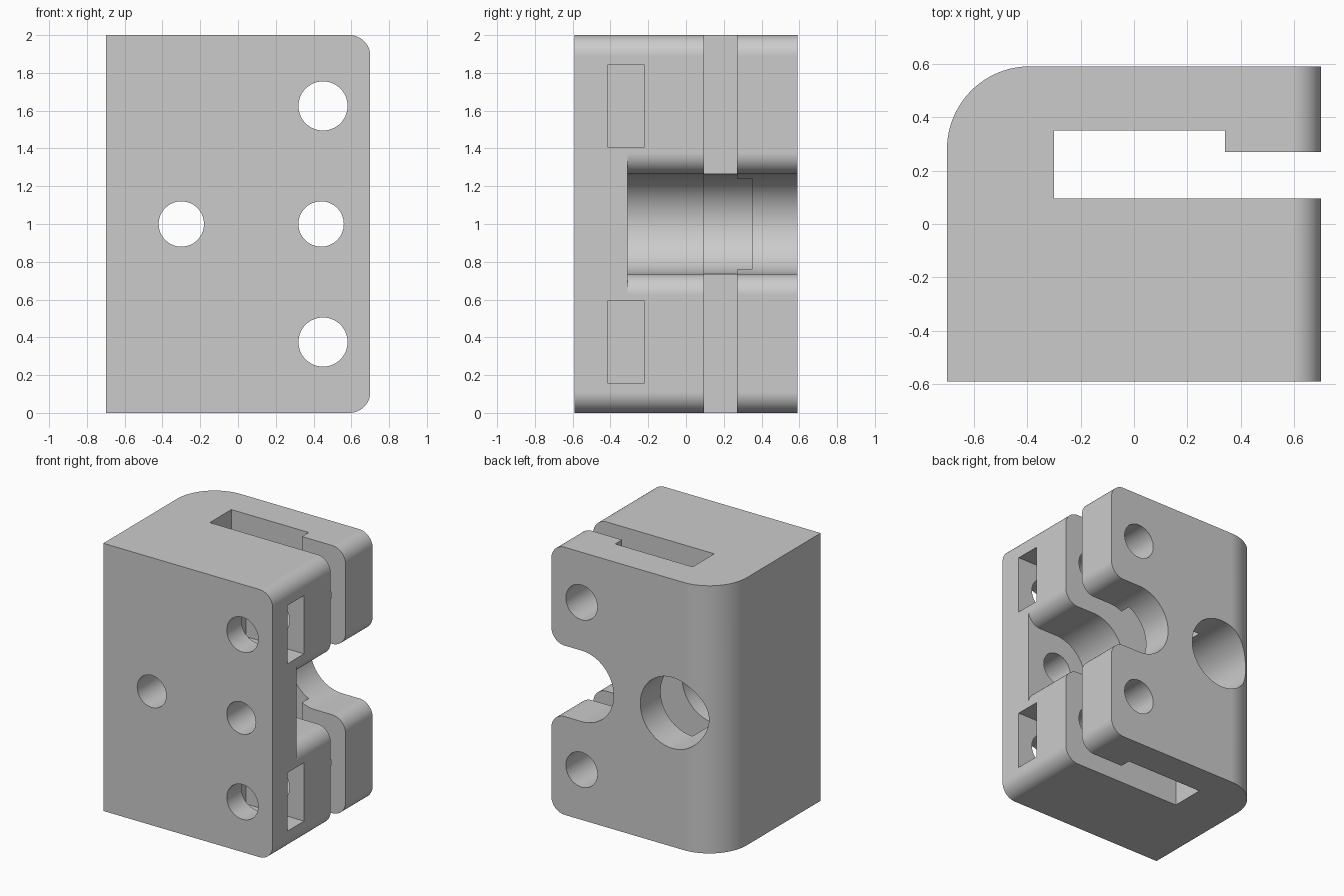
import bpy
import bmesh
from math import cos, sin, pi, radians

if "Cube" in bpy.data.objects:
    bpy.data.objects.remove(bpy.data.objects["Cube"], do_unlink=True)

grey = bpy.data.materials.new("plain grey")
grey.use_nodes = True
grey.diffuse_color = (0.6, 0.6, 0.6, 1)
grey.node_tree.nodes["Principled BSDF"].inputs["Base Color"].default_value = (0.6, 0.6, 0.6, 1)


def arc(cx, cy, r, start, end, steps=16):
    """Points along an arc, angles in degrees."""
    angles = [radians(start + (end - start) * i / steps) for i in range(steps + 1)]
    return [(cx + r * cos(a), cy + r * sin(a)) for a in angles]


def prism(name, profile, low, high, axis):
    """Extrude a closed profile: (x, y) along z, or (x, z) along y."""
    def place(p, d):
        return (p[0], p[1], d) if axis == "z" else (p[0], d, p[1])
    bm = bmesh.new()
    bottom = [bm.verts.new(place(p, low)) for p in profile]
    top = [bm.verts.new(place(p, high)) for p in profile]
    bm.faces.new(bottom)
    bm.faces.new(top)
    for i in range(len(profile)):
        j = (i + 1) % len(profile)
        bm.faces.new((bottom[i], bottom[j], top[j], top[i]))
    bmesh.ops.recalc_face_normals(bm, faces=bm.faces)
    mesh = bpy.data.meshes.new(name)
    bm.to_mesh(mesh)
    bm.free()
    mesh.materials.append(grey)
    obj = bpy.data.objects.new(name, mesh)
    bpy.context.collection.objects.link(obj)
    return obj


def rect(x0, x1, y0, y1):
    return [(x0, y0), (x1, y0), (x1, y1), (x0, y1)]


def combine(cutter, operation="DIFFERENCE"):
    mod = block.modifiers.new(cutter.name, "BOOLEAN")
    mod.operation = operation
    mod.solver = "EXACT"
    mod.object = cutter
    bpy.ops.object.modifier_apply(modifier=mod.name)
    bpy.data.objects.remove(cutter, do_unlink=True)


def drill(name, x, z, r, low, high):
    combine(prism(name, arc(x, z, r, 0, 360, 64)[:-1], low, high, "y"))


# Block with one large rounded upright corner
corner = arc(-0.39, 0.28, 0.31, 90, 180, 24)
block = prism("clamp_block", [(-0.7, -0.59), (0.7, -0.59), (0.7, 0.59)] + corner, 0, 2, "z")
bpy.context.view_layer.objects.active = block
block.select_set(True)

# Rounded top and bottom edges on the open side
rounded = [(-1, 0), *arc(0.59, 0.11, 0.11, -90, 0), *arc(0.59, 1.89, 0.11, 0, 90), (-1, 2)]
combine(prism("edge_rounding", rounded, -0.8, 0.8, "y"), "INTERSECT")

# Stepped belt slot running the full height
slot = [(-0.3, 0.095), (0.9, 0.095), (0.9, 0.27), (0.34, 0.27), (0.34, 0.35), (-0.3, 0.35)]
combine(prism("belt_slot", slot, -0.2, 2.2, "z"))

# Round-ended notch with flared lips
half = arc(0.59, 1.375, 0.11, 0, -90) + arc(0.45, 1, 0.265, 90, 180, 24)
lower = [(x, 2 - z) for x, z in reversed(half[:-1])]
combine(prism("rod_notch", [(0.9, 1.375)] + half + lower + [(0.9, 0.625)], -0.31, 0.8, "y"))

# Rod bore and the small holes behind it and the notch
drill("rod_bore", -0.3, 1, 0.265, -0.31, 0.8)
drill("bore_hole", -0.3, 1, 0.12, -0.8, 0)
drill("notch_hole", 0.44, 1, 0.12, -0.8, 0)

# Screw holes with side pockets for nuts
for side in (-1, 1):
    z = 1 + side * 0.625
    pocket = rect(0.22, 0.9, z - 0.218, z + 0.218)
    combine(prism("nut_pocket", pocket, -0.415, -0.22, "y"))
    drill("screw_hole", 0.45, z, 0.13, -0.8, 0.8)

# Smooth curves, crisp edges
bpy.ops.object.shade_smooth_by_angle(angle=pi / 6)
weighted = block.modifiers.new("weighted normals", "WEIGHTED_NORMAL")
weighted.keep_sharp = True
